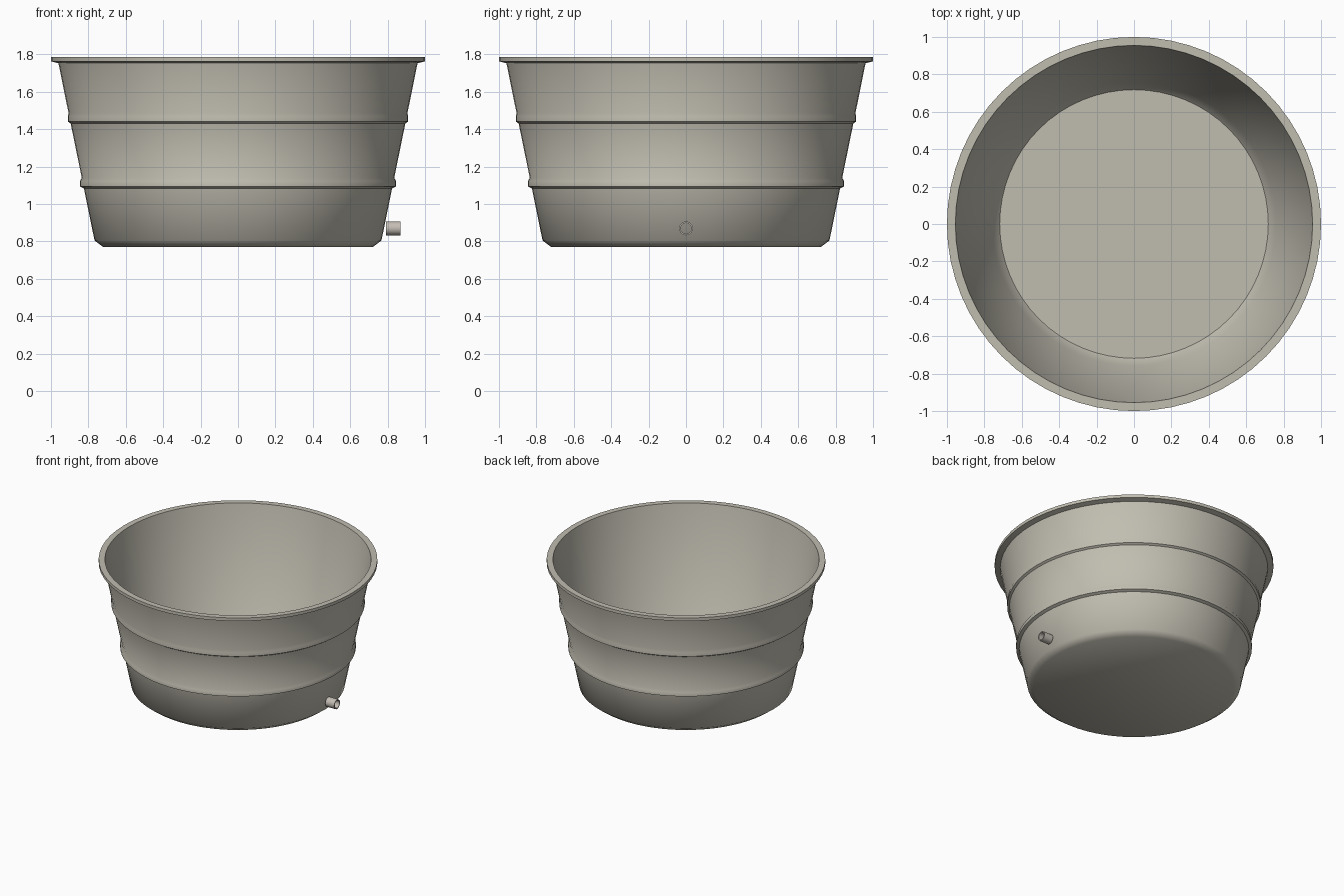
import bpy, bmesh, math
from mathutils import Matrix

cube = bpy.data.objects.get("Cube")
if cube:
    bpy.data.objects.remove(cube, do_unlink=True)


def make_material(name, rgb):
    mat = bpy.data.materials.new(name)
    mat.use_nodes = True
    mat.diffuse_color = (*rgb, 1)
    mat.node_tree.nodes["Principled BSDF"].inputs["Base Color"].default_value = (*rgb, 1)
    return mat


def lathe(name, profile, segments, mat, closed=False, matrix=Matrix()):
    """Spin (radius, height) points about z; closed loops the profile, otherwise cap both ends."""
    bm = bmesh.new()
    rings = []
    for r, z in profile:
        angles = [2 * math.pi * i / segments for i in range(segments)]
        rings.append([bm.verts.new((r * math.cos(a), r * math.sin(a), z)) for a in angles])
    pairs = list(zip(rings, rings[1:]))
    if closed:
        pairs.append((rings[-1], rings[0]))
    else:
        bm.faces.new(rings[0])
        bm.faces.new(rings[-1])
    for low, high in pairs:
        for i in range(segments):
            j = (i + 1) % segments
            bm.faces.new((low[i], low[j], high[j], high[i]))
    bmesh.ops.recalc_face_normals(bm, faces=bm.faces)
    mesh = bpy.data.meshes.new(name)
    bm.to_mesh(mesh)
    bm.free()
    mesh.transform(matrix)
    mesh.materials.append(mat)
    obj = bpy.data.objects.new(name, mesh)
    bpy.context.collection.objects.link(obj)
    bpy.ops.object.select_all(action="DESELECT")
    obj.select_set(True)
    bpy.context.view_layer.objects.active = obj
    bpy.ops.object.shade_smooth_by_angle(angle=math.radians(43))
    return obj


def wall_radius(z):
    """Outer radius of the tapered wall."""
    return 0.767 + (z - 0.805) * 0.204


def rib(z, out):
    """Raised hoop around the wall, centred at height z."""
    return [(wall_radius(z - 0.028), z - 0.028), (out, z - 0.018),
            (out, z + 0.01), (wall_radius(z + 0.028), z + 0.028)]


plastic = make_material("warm grey", (0.53, 0.51, 0.435))
pipe_grey = make_material("pale pipe grey", (0.55, 0.51, 0.46))

# Tub: outer wall with two ribs, flared rim, plain inner wall and floor
outer = [(0.72, 0.77), (0.767, 0.805)] + rib(1.112, 0.846) + rib(1.459, 0.91)
rim = [(0.96, 1.753), (1.0, 1.763), (1.0, 1.787), (0.955, 1.787)]
inner = [(0.758, 0.822), (0.718, 0.775)]
lathe("tub", outer + rim + inner, 64, plastic)

# Drain pipe: short hollow tube on the model's left
turn = Matrix.Translation((0, 0, 0.87)) @ Matrix.Rotation(math.pi / 2, 4, "Y")
lathe("drain_pipe", [(0.037, 0.79), (0.037, 0.868), (0.029, 0.868), (0.029, 0.79)],
      24, pipe_grey, closed=True, matrix=turn)
